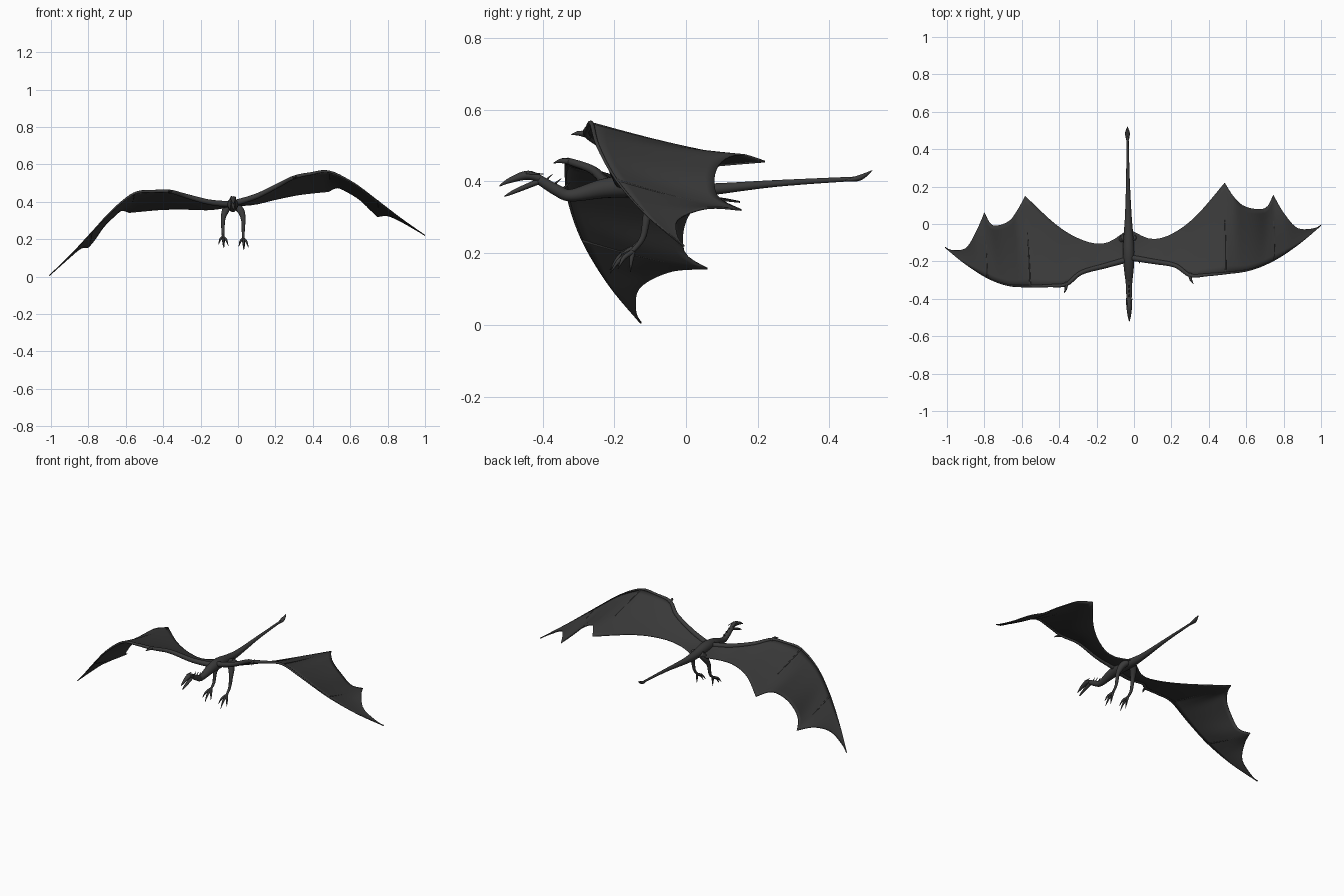
import bpy, bmesh, math
from mathutils import Vector as V, Matrix

if "Cube" in bpy.data.objects:
    bpy.data.objects.remove(bpy.data.objects["Cube"])

hide = bpy.data.materials.new("charcoal_hide")
hide.diffuse_color = (0.042, 0.042, 0.042, 1)
hide.use_nodes = True
hide.node_tree.nodes["Principled BSDF"].inputs["Base Color"].default_value = hide.diffuse_color
ROWS = 12


def finish(bm, name):
    bmesh.ops.recalc_face_normals(bm, faces=bm.faces)
    for f in bm.faces:
        f.smooth = True
    me = bpy.data.meshes.new(name)
    bm.to_mesh(me)
    bm.free()
    me.materials.append(hide)
    ob = bpy.data.objects.new(name, me)
    bpy.context.collection.objects.link(ob)
    return ob


def spline(pts, n):
    """Catmull-Rom through tuples of any length, n samples per span."""
    out = []
    for i in range(len(pts) - 1):
        p0, p1, p2 = pts[max(i - 1, 0)], pts[i], pts[i + 1]
        p3 = pts[min(i + 2, len(pts) - 1)]
        for k in range(n):
            t = k / n
            out.append(tuple(0.5 * (2 * b + (c - a) * t + (2 * a - 5 * b + 4 * c - d) * t * t
                             + (3 * b - a - 3 * c + d) * t ** 3) for a, b, c, d in zip(p0, p1, p2, p3)))
    return out + [tuple(pts[-1])]


def tube(name, pts, n=4, sides=12, side=(1, 0, 0), flat=1):
    """Tapered tube; points are x, y, z, radius; flat squashes the height."""
    pts = spline(pts, n)
    bm = bmesh.new()
    rings = []
    for i, p in enumerate(pts):
        a, b = pts[max(i - 1, 0)], pts[min(i + 1, len(pts) - 1)]
        tan = (V(b[:3]) - V(a[:3])).normalized()
        u = V(side)
        u = (u - tan * u.dot(tan)).normalized()
        w = tan.cross(u) * flat
        angles = [2 * math.pi * k / sides for k in range(sides)]
        rings.append([bm.verts.new(V(p[:3]) + (u * math.cos(q) + w * math.sin(q)) * p[3]) for q in angles])
    for r, s in zip(rings, rings[1:]):
        for k in range(sides):
            bm.faces.new((r[k], r[(k + 1) % sides], s[(k + 1) % sides], s[k]))
    bm.faces.new(rings[0])
    bm.faces.new(rings[-1])
    return finish(bm, name)


def mid(pts):
    """Give (y, z, radius) points the body's slightly off-centre x."""
    return [(-0.03 - 0.01 * y, y, z, r) for y, z, r in pts]


# Neck, trunk and tail in one flowing tube
tube("body", mid([(-.41, .405, .013), (-.36, .375, .016), (-.32, .361, .017), (-.23, .38, .027),
                  (-.15, .386, .031), (-.04, .376, .024), (.06, .377, .017), (.25, .394, .0095),
                  (.47, .407, .006)]), 8, 20)
tube("tail_blade", mid([(.445, .403, .006), (.485, .410, .013), (.52, .431, .001)]), 6, flat=.6)

# Head with open jaws, brow horns and neck spines
tube("upper_jaw", mid([(-.395, .402, .010), (-.44, .417, .015), (-.49, .403, .009),
                       (-.52, .387, .002)]), 6, flat=.85)
tube("lower_jaw", mid([(-.41, .400, .011), (-.475, .373, .008), (-.506, .358, .002)]), 6, flat=.75)
for s in (-1, 1):
    tube("brow_horn", [(-.026 + s * .010, -.445, .423, .005), (-.026 + s * .016, -.397, .420, .001)], 3, 8)
for k in range(4):
    y, z = -.39 + .025 * k, .408 - .011 * k
    tube("neck_spine", mid([(y, z - .004, .004), (y + .018, z + .012, .0006)]), 2, 6)

# Wing outline: leading edge and trailing bays, split at the finger tips
knuckle, joint, tip = (.49, -.263, .56), (.75, -.193, .402), (1, -.008, .22)
point_a, point_b = (.485, .22, .455), (.745, .155, .32)
lead = [[(-.02, -.18, .392), (.10, -.2, .43), (.22, -.222, .49), (.30, -.275, .53),
         (.39, -.272, .55), knuckle],
        [knuckle, (.62, -.245, .497), joint],
        [joint, (.88, -.108, .304), tip]]
trail = [[(-.02, -.03, .378), (.09, -.08, .386), (.2, -.055, .412), (.33, .04, .438), point_a],
         [point_a, (.53, .15, .475), (.58, .10, .455), (.65, .08, .412), (.71, .09, .355), point_b],
         [point_b, (.8, .06, .325), (.87, -.02, .295), (.95, -.025, .25), tip]]


def resample(pts, count):
    """Evenly spaced points along a smooth curve."""
    p = [V(q) for q in spline(pts, 12)]
    acc = [0]
    for a, b in zip(p, p[1:]):
        acc.append(acc[-1] + (b - a).length)
    out, j = [], 0
    for i in range(count + 1):
        d = acc[-1] * i / count
        while j < len(p) - 2 and acc[j + 1] < d:
            j += 1
        out.append(p[j].lerp(p[j + 1], min(1, (d - acc[j]) / (acc[j + 1] - acc[j]))))
    return out


def sag(a, b, f):
    drop = .008 * math.sin(math.pi * f) * min(1, (b - a).length * 4)
    return a.lerp(b, f) - V((0, 0, drop))


def wing(label):
    # membrane lofted from leading edge to scalloped trailing edge
    bm = bmesh.new()
    cols = []
    for bay in range(3):
        pairs = list(zip(resample(lead[bay], 18), resample(trail[bay], 18)))
        for a, b in pairs[min(bay, 1):]:
            if (b - a).length < .004:
                b = a + V((0, .004, 0))
            cols.append([bm.verts.new(sag(a, b, r / ROWS)) for r in range(ROWS + 1)])
    for c, d in zip(cols, cols[1:]):
        for r in range(ROWS):
            bm.faces.new((c[r], d[r], d[r + 1], c[r + 1]))
    sheet = finish(bm, label + "_wing_membrane")
    m = sheet.modifiers.new("thickness", "SOLIDIFY")
    m.thickness, m.offset = .005, 0
    # arm and long finger along the leading edge
    edge = lead[0] + lead[1][1:] + lead[2][1:]
    arm = tube(label + "_wing_arm", [p + (.0015 + .015 * (1 - i / 9) ** 1.4,) for i, p in enumerate(edge)],
               5, 10, (0, 0, 1))
    claw = tube(label + "_wing_claw", [(.298, -.265, .528, .01), (.304, -.298, .534, .007),
                                       (.318, -.32, .53, .001)], 4, 8, (0, 0, 1))
    parts = [sheet, arm, claw]
    # inner fingers reaching to the trailing points
    for k in (0, 1):
        a, b = V(lead[k][-1]), V(trail[k][-1])
        parts.append(tube(label + "_wing_finger", [tuple(sag(a, b, f / 6)) + (.005 - .0006 * f,)
                                                   for f in range(7)], 3, 8))
    return parts


wing("right")
# left wing is the mirrored right wing, rolled down and swept forward
pivot = V((-.03, -.12, .39))
pose = (Matrix.Translation(pivot + V((0, -.009, -.004))) @ Matrix.Rotation(math.radians(6.5), 4, 'Z')
        @ Matrix.Rotation(math.radians(-12), 4, 'Y') @ Matrix.Scale(-1, 4, (1, 0, 0))
        @ Matrix.Translation(-pivot))
for ob in wing("left"):
    ob.data.transform(pose)
    ob.data.flip_normals()

# Legs with three clawed front toes and one rear toe
for label, s, cx, dz in (("left", -1, -.080, .005), ("right", 1, .028, -.005)):
    tube(label + "_leg", [(-.03 + s * .022, -.07, .378, .02), (cx - s * .012, -.088, .35, .019),
                          (cx, -.108, .305, .012), (cx, -.122, .24, .008),
                          (cx, -.16, .2 + dz, .006)], 6, 12)
    for dx, y, z in ((-.024, -.198, .165), (.002, -.212, .148), (.028, -.19, .16), (.006, -.155, .152)):
        root, end = V((cx, -.148, .209 + dz)), V((cx + dx, y, z + dz))
        bend = root.lerp(end, .6) + V((0, 0, .012))
        tube(label + "_toe", [tuple(root) + (.007,), tuple(bend) + (.006,), tuple(end) + (.0008,)], 6, 8)
